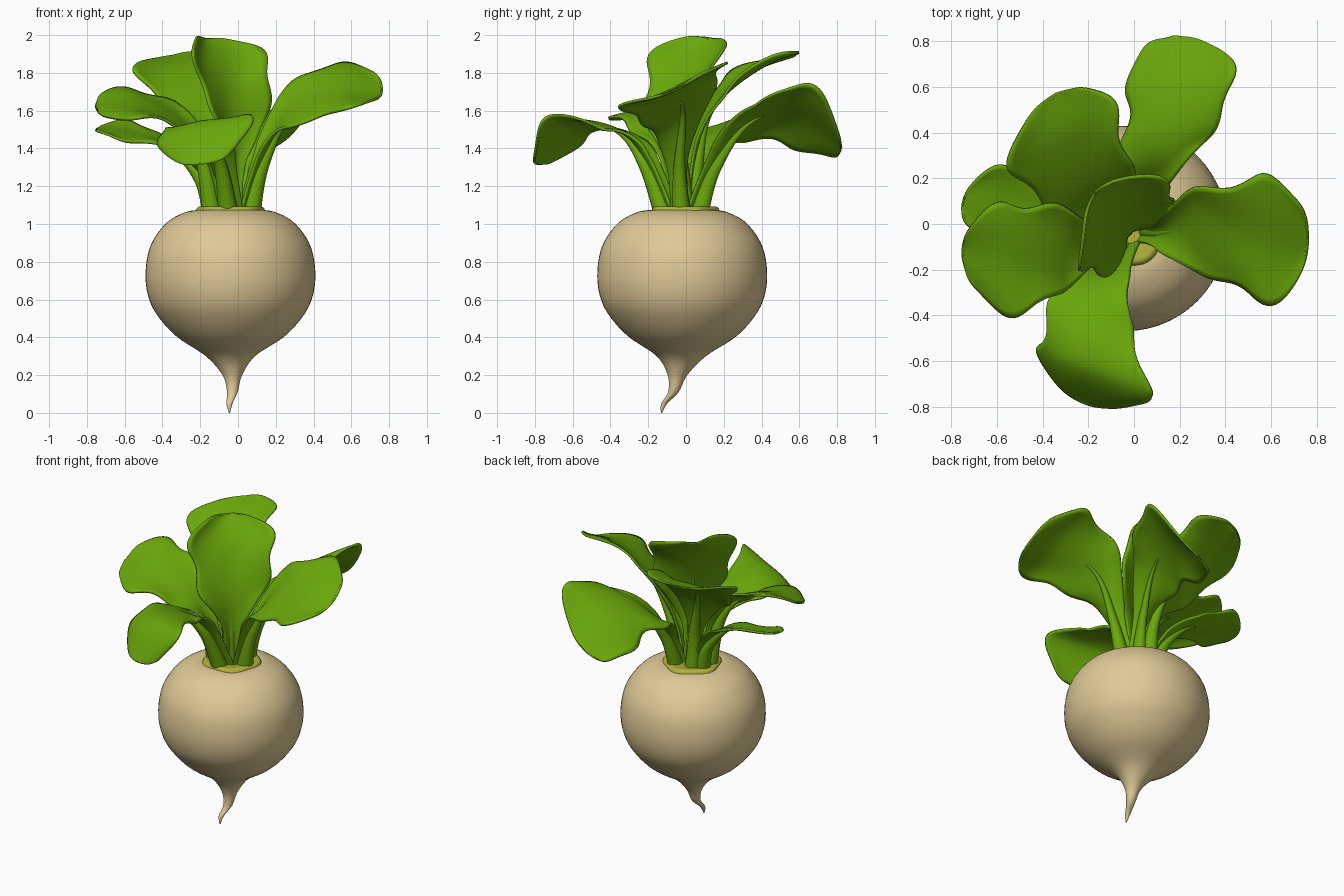
import bpy, math
from mathutils import Vector

if "Cube" in bpy.data.objects:
    bpy.data.objects.remove(bpy.data.objects["Cube"])


def material(name, colour):
    mat = bpy.data.materials.new(name)
    mat.use_nodes = True
    mat.diffuse_color = (*colour, 1)
    for node in mat.node_tree.nodes:
        if node.type == 'BSDF_PRINCIPLED':
            node.inputs["Base Color"].default_value = (*colour, 1)
            node.inputs["Roughness"].default_value = 0.7
    return mat


CREAM = material("cream skin", (0.74, 0.59, 0.305))
GREEN = material("leaf green", (0.145, 0.39, 0.003))
OLIVE = material("crown yellow green", (0.45, 0.43, 0.045))


def sample(points, t):
    """Smooth curve through any-dimensional points, t from 0 to 1."""
    last = len(points) - 1
    i = min(int(t * last), last - 1)
    f = t * last - i
    a, b, c, d = (Vector(points[min(max(k, 0), last)]) for k in range(i - 1, i + 3))
    return 0.5 * (2 * b + (c - a) * f + (2 * a - 5 * b + 4 * c - d) * f ** 2
                  + (3 * b - a - 3 * c + d) * f ** 3)


def skin(name, rows, mat, closed):
    """Bridge rows of points into a surface; closed rows make a capped tube."""
    n = len(rows[0])
    verts = [p for row in rows for p in row]
    faces = []
    for r in range(len(rows) - 1):
        for k in range(n if closed else n - 1):
            j = (k + 1) % n
            faces.append((r * n + k, r * n + j, (r + 1) * n + j, (r + 1) * n + k))
    if closed:
        faces.append(tuple(reversed(range(n))))
        faces.append(tuple(range(len(verts) - n, len(verts))))
    mesh = bpy.data.meshes.new(name)
    mesh.from_pydata(verts, [], faces)
    mesh.materials.append(mat)
    mesh.shade_smooth()
    obj = bpy.data.objects.new(name, mesh)
    bpy.context.collection.objects.link(obj)
    return obj


def ring(centre, u, v, radius, n, ripple=0):
    angles = [math.tau * k / n for k in range(n)]
    return [centre + radius * (1 + ripple * math.sin(5 * a))
            * (u * math.cos(a) + v * math.sin(a)) for a in angles]


X, Y = Vector((1, 0, 0)), Vector((0, 1, 0))


def turned(name, profile, mat, steps, ripple=0):
    """Stack of level rings through (x, y, z, radius) points."""
    rows = []
    for k in range(steps + 1):
        p = sample(profile, k / steps)
        rows.append(ring(p.xyz, X, Y, max(p.w, 0.002), 56, ripple))
    return skin(name, rows, mat, True)


# Round root with a thin bent tail
turned("root", [
    (-.045, -.13, 0, .003), (-.045, -.115, .05, .016), (-.03, -.067, .11, .028),
    (-.03, -.045, .2, .052), (-.04, -.025, .3, .13), (-.04, -.02, .4, .28),
    (-.04, -.02, .5, .375), (-.04, -.02, .6, .43), (-.04, -.02, .73, .45),
    (-.04, -.02, .88, .425), (-.04, -.02, 1, .345), (-.04, -.02, 1.06, .245),
    (-.04, -.02, 1.075, .15), (-.04, -.02, 1.07, .01)], CREAM, 78)

# Low uneven collar where the stalks meet the root
turned("crown_collar", [
    (-.04, -.01, 1.05, .182), (-.04, -.01, 1.078, .178), (-.04, -.01, 1.093, .16),
    (-.04, -.01, 1.09, .12), (-.04, -.01, 1.08, .01)], OLIVE, 20, .04)


def leaf(name, spine, side, cup, phase):
    """Blade and stalk along (x, y, z, half width) points; side points to the leaf's left."""
    side = Vector(side).normalized()
    rows, stalk = [], []
    steps, across = 56, 18
    for k in range(steps + 1):
        t = math.sin(math.pi / 2 * k / steps)      # rows close up at the tip
        p = sample(spine, t)
        tangent = (sample(spine, min(t + .01, 1)) - sample(spine, max(t - .01, 0))).xyz
        normal = tangent.cross(side).normalized()
        blade = min(max((t - .3) / .2, 0), 1)
        tip = min(max((t - .7) / .3, 0), 1)
        row = []
        for j in range(across + 1):
            v = 2 * j / across - 1
            # two lobes on each edge, staggered between left and right
            lobe = 1 + .09 * blade * math.cos(22 * (t - .52) + (.5 if v > 0 else -.3))
            width = p.w * lobe * math.sqrt(max(1 - tip ** 2.6, 0)) + .0005
            wave = .1 * blade * math.sin(11 * t + phase + 2 * v)
            bend = (cup * blade + .5 * (1 - blade) + wave) * v * v
            row.append(p.xyz + side * width * v + normal * width * bend)
        rows.append(row)
        if t < .6:
            radius = .052 * (1 - t / .6) + .004
            middle = p.xyz - normal * radius * .7
            stalk.append(ring(middle, side, normal, radius, 14))
    obj = skin(name + "_blade", rows, GREEN, False)
    solid = obj.modifiers.new("thickness", 'SOLIDIFY')
    solid.thickness = .014
    solid.offset = 0
    skin(name + "_stalk", stalk, GREEN, True)


# Six leaves fanning out of the crown
leaf("left_leaf", [
    (.03, -.03, 1.06, .05), (.11, -.04, 1.32, .06), (.28, -.02, 1.6, .195),
    (.54, -.06, 1.71, .29), (.76, -.06, 1.71, .28)], (0, .89, .45), .08, 0)
leaf("back_leaf", [
    (.02, .03, 1.06, .05), (.05, .13, 1.3, .06), (.12, .33, 1.54, .2),
    (.2, .6, 1.59, .28), (.17, .82, 1.4, .25)], (-.83, -.1, -.5), -.05, 1)
leaf("upright_leaf", [
    (-.03, -.03, 1.06, .05), (-.02, -.04, 1.33, .06), (-.03, -.03, 1.57, .2),
    (-.09, .04, 1.82, .26), (-.17, .14, 1.98, .2)], (-.7, -.72, 0), .32, 2)
leaf("back_right_leaf", [
    (-.07, .01, 1.06, .04), (-.1, .04, 1.35, .05), (-.18, .13, 1.61, .19),
    (-.3, .36, 1.81, .26), (-.34, .57, 1.89, .23)], (-.88, -.42, -.2), .1, 3)
leaf("front_leaf", [
    (-.04, -.08, 1.06, .06), (-.09, -.2, 1.33, .07), (-.18, -.36, 1.5, .17),
    (-.18, -.63, 1.53, .26), (-.2, -.79, 1.32, .25)], (.92, -.33, .13), -.08, 4)
leaf("upper_right_leaf", [
    (-.1, -.05, 1.06, .05), (-.17, -.08, 1.35, .055), (-.31, -.1, 1.54, .18),
    (-.53, -.15, 1.63, .25), (-.75, -.14, 1.62, .22)], (.05, -.93, -.34), .05, 5)
leaf("lower_right_leaf", [
    (-.1, .01, 1.06, .04), (-.18, .04, 1.25, .045), (-.36, .07, 1.42, .12),
    (-.57, .1, 1.48, .16), (-.75, .08, 1.5, .15)], (-.1, -1, -.22), .05, 1)
